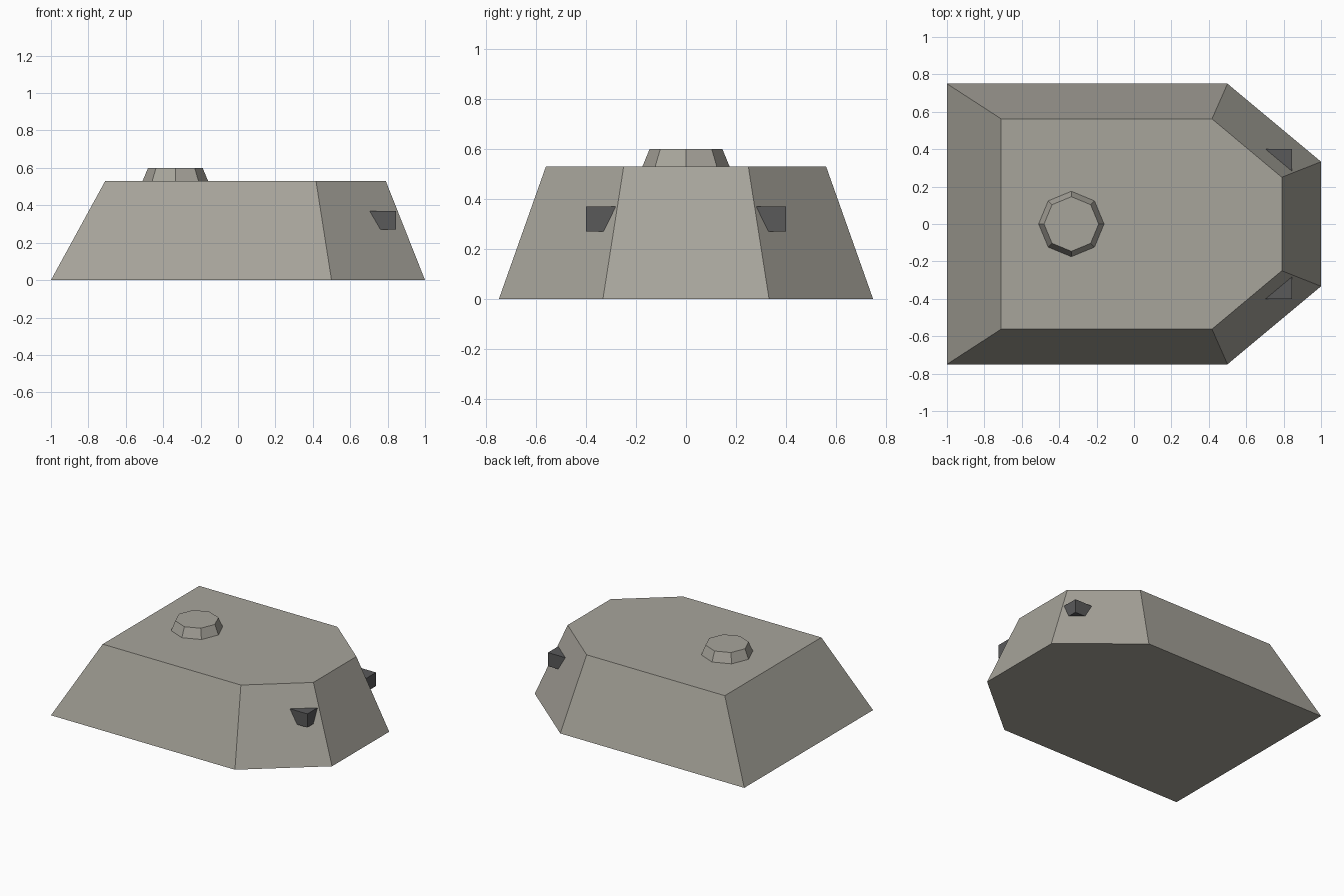
import bpy
import bmesh
from mathutils import Matrix

if "Cube" in bpy.data.objects:
    bpy.data.objects.remove(bpy.data.objects["Cube"], do_unlink=True)


def make_material(name, colour):
    mat = bpy.data.materials.new(name)
    mat.use_nodes = True
    mat.diffuse_color = colour
    mat.node_tree.nodes["Principled BSDF"].inputs["Base Color"].default_value = colour
    return mat


def add_object(name, bm, mat):
    bmesh.ops.recalc_face_normals(bm, faces=bm.faces)
    mesh = bpy.data.meshes.new(name)
    bm.to_mesh(mesh)
    bm.free()
    mesh.materials.append(mat)
    obj = bpy.data.objects.new(name, mesh)
    bpy.context.collection.objects.link(obj)
    return obj


concrete = make_material("concrete grey", (0.39, 0.375, 0.33, 1))
dark_metal = make_material("dark grey", (0.1, 0.1, 0.102, 1))

HULL_TOP = 0.53


def hull_ring(bm, half_outline, z):
    # mirror the half outline across the long axis to close the ring
    points = half_outline + [(x, -y) for x, y in reversed(half_outline)]
    return [bm.verts.new((x, y, z)) for x, y in points]


# Sloped six-sided body
bm = bmesh.new()
base = hull_ring(bm, [(-1, -0.75), (0.5, -0.75), (1, -0.333)], 0)
roof = hull_ring(bm, [(-0.71, -0.562), (0.417, -0.562), (0.79, -0.25)], HULL_TOP)
bm.faces.new(base)
bm.faces.new(roof)
for i in range(len(base)):
    j = (i + 1) % len(base)
    bm.faces.new((base[i], base[j], roof[j], roof[i]))
add_object("body", bm, concrete)

# Low octagonal hatch on the roof
bm = bmesh.new()
bmesh.ops.create_cone(bm, cap_ends=True, segments=8,
                      radius1=0.175, radius2=0.146, depth=0.07)
hatch = add_object("roof_hatch", bm, concrete)
hatch.location = (-0.335, 0, HULL_TOP + 0.035)

# Viewing blocks sunk into the angled front corners
for name, side in (("right_view_block", -1), ("left_view_block", 1)):
    bm = bmesh.new()
    bmesh.ops.create_cube(bm, size=1, matrix=Matrix.Diagonal((0.145, 0.13, 0.1, 1)))
    block = add_object(name, bm, dark_metal)
    block.location = (0.773, side * 0.335, 0.32)
